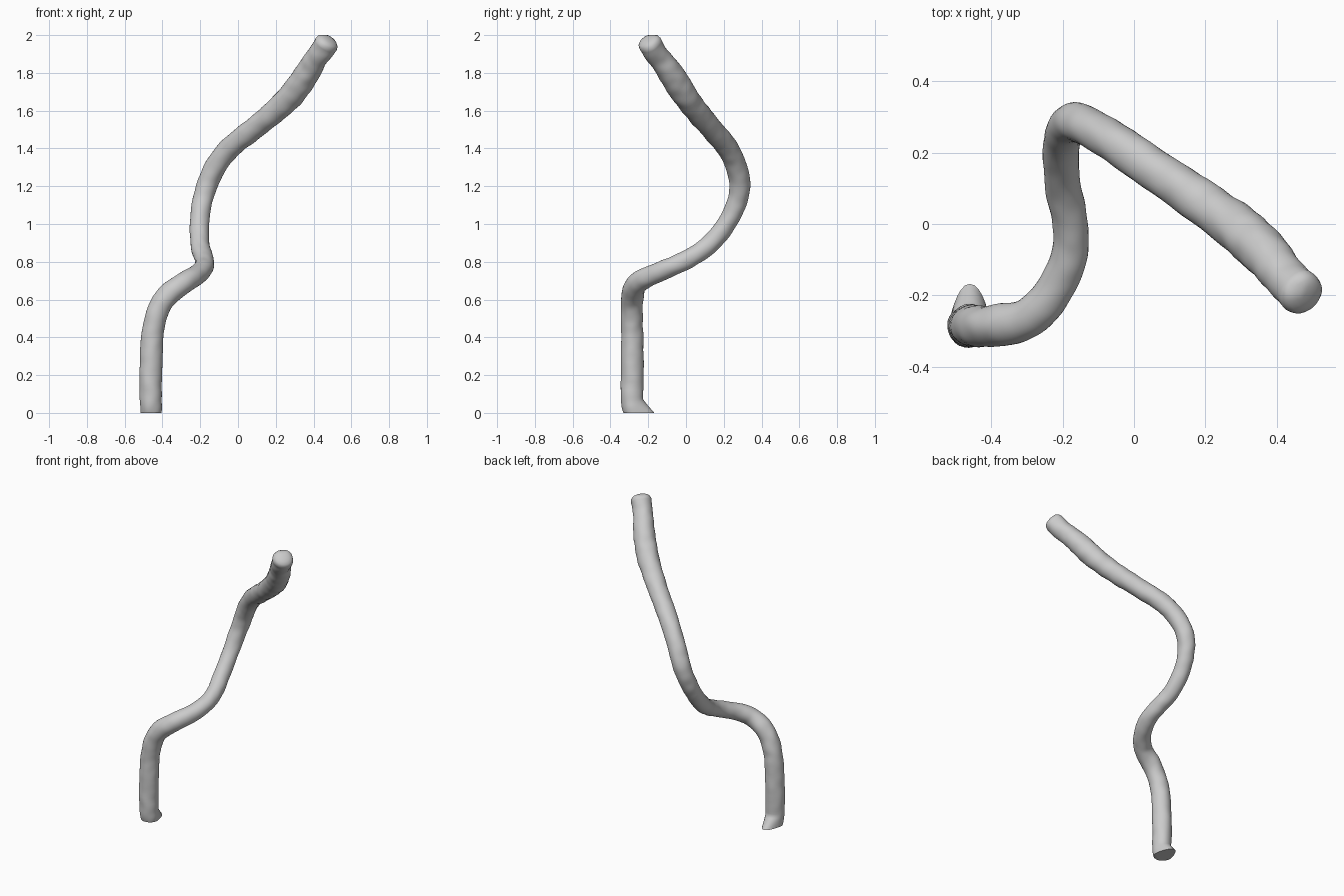
import bpy, bmesh, math
from mathutils import Vector, noise

cube = bpy.data.objects.get("Cube")
if cube:
    bpy.data.objects.remove(cube, do_unlink=True)

SIDES, STEPS = 28, 9

# Centre line of the stem: x, y, z, radius
PATH = [Vector(p) for p in (
    (-.46, -.275, 0, .056), (-.462, -.285, .07, .058), (-.461, -.285, .25, .060),
    (-.452, -.285, .42, .058), (-.428, -.287, .53, .057), (-.375, -.283, .62, .058),
    (-.29, -.26, .685, .056), (-.22, -.18, .73, .053), (-.18, -.08, .772, .051),
    (-.18, .01, .815, .050), (-.20, .11, .88, .050), (-.205, .20, .98, .050),
    (-.195, .26, 1.09, .052), (-.165, .285, 1.2, .055), (-.115, .265, 1.31, .056),
    (-.035, .215, 1.41, .057), (.09, .13, 1.51, .059), (.2, .055, 1.6, .062),
    (.295, -.015, 1.695, .067), (.36, -.075, 1.79, .067), (.403, -.125, 1.86, .061),
    (.435, -.162, 1.905, .061), (.467, -.19, 1.953, .064))]


def spline(a, b, c, d, t):
    """Catmull-Rom point between b and c."""
    return .5 * (2 * b + (c - a) * t + (2 * a - 5 * b + 4 * c - d) * t ** 2
                 + (3 * b - a - 3 * c + d) * t ** 3)


def sample_path():
    pts = [2 * PATH[0] - PATH[1]] + PATH + [2 * PATH[-1] - PATH[-2]]
    out = [spline(*pts[i:i + 4], k / STEPS)
           for i in range(len(PATH) - 1) for k in range(STEPS)]
    return out + [PATH[-1]]


def build_stem():
    bm = bmesh.new()
    samples = sample_path()
    centres = [p.xyz for p in samples]
    # Rounded tip: a few shrinking rings past the last centre
    last = len(centres) - 1
    tip_dir = (centres[-1] - centres[-3]).normalized()
    radii = [p.w for p in samples]
    for along, scale in ((.016, .93), (.027, .78), (.034, .5), (.037, .2)):
        centres.append(centres[last] + tip_dir * along)
        radii.append(radii[last] * scale)

    # Rings carried along the path without twisting
    tangent, side = Vector((0, 0, 1)), Vector((1, 0, 0))
    rings = []
    for i, (c, r) in enumerate(zip(centres, radii)):
        if 0 < i:
            new = (centres[min(i + 1, len(centres) - 1)] - centres[i - 1]).normalized()
            side = tangent.rotation_difference(new) @ side
            tangent = new
        up = tangent.cross(side)
        ring = []
        for k in range(SIDES):
            a = math.tau * k / SIDES
            out = side * math.cos(a) + up * math.sin(a)
            # Gentle uneven bark
            bump = noise.noise((c + out * r) * 17) * .06
            co = c + out * r * (1 + bump)
            # Flared toe at the back of the foot
            if co.z < .07:
                co.y += .05 * (1 - co.z / .07) * max(0, out.y) ** 2
            co.z = min(max(co.z, 0), 2)
            ring.append(bm.verts.new(co))
        rings.append(ring)
    for lo, hi in zip(rings, rings[1:]):
        for k in range(SIDES):
            n = (k + 1) % SIDES
            bm.faces.new((lo[k], lo[n], hi[n], hi[k]))
    bm.faces.new(rings[0][::-1])
    bm.faces.new(rings[-1])
    bmesh.ops.recalc_face_normals(bm, faces=bm.faces)
    mesh = bpy.data.meshes.new("stem")
    bm.to_mesh(mesh)
    bm.free()
    return mesh


# Plain grey material
grey = bpy.data.materials.new("plain grey")
grey.use_nodes = True
colour = (.6, .6, .6, 1)
grey.diffuse_color = colour
grey.node_tree.nodes["Principled BSDF"].inputs["Base Color"].default_value = colour

stem = bpy.data.objects.new("stem", build_stem())
stem.data.materials.append(grey)
bpy.context.collection.objects.link(stem)
bpy.context.view_layer.objects.active = stem
stem.select_set(True)
bpy.ops.object.shade_smooth_by_angle(angle=math.radians(50))
